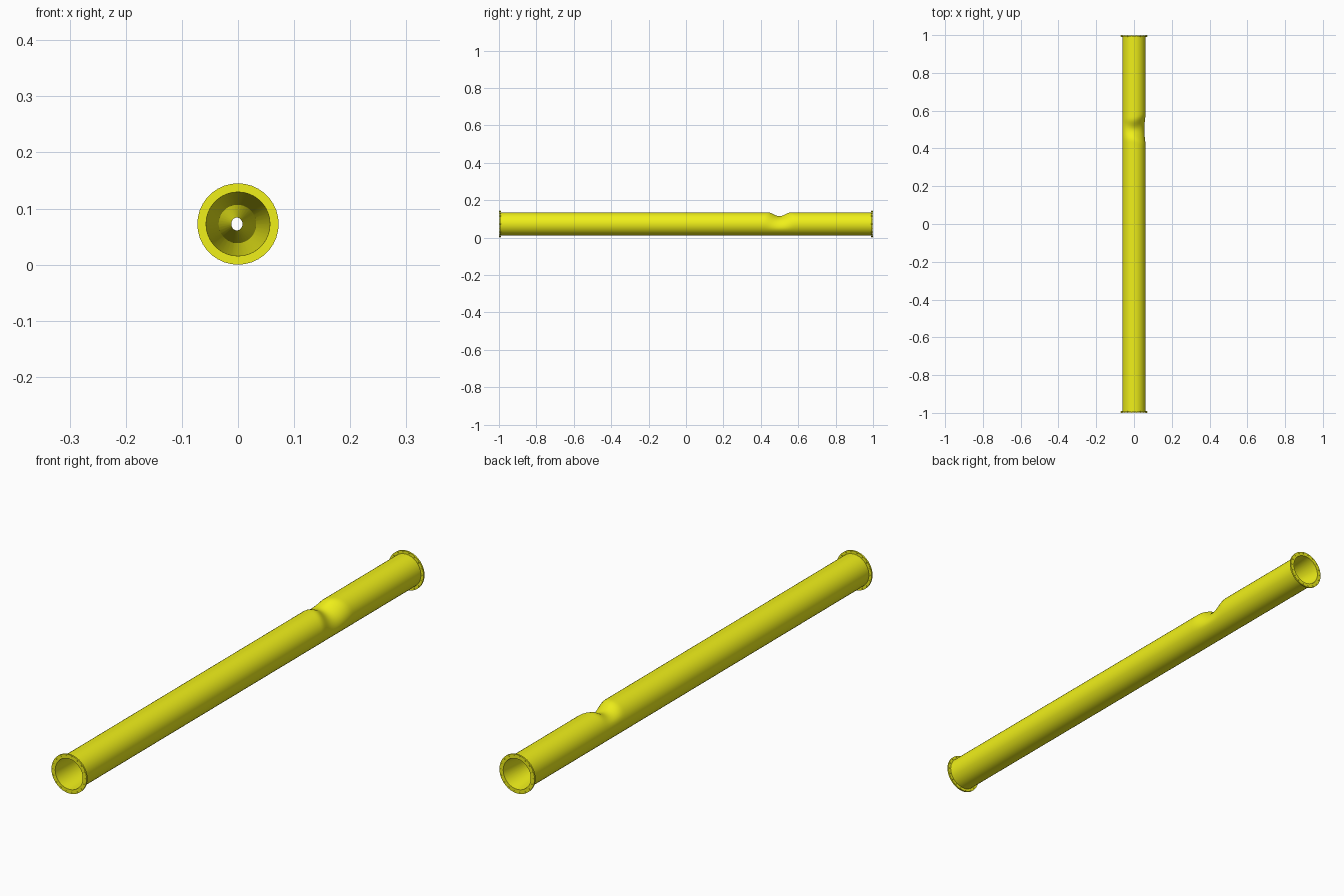
import bpy, bmesh
from math import sin, cos, pi, radians
from mathutils import Matrix, Vector

if "Cube" in bpy.data.objects:
    bpy.data.objects.remove(bpy.data.objects["Cube"])

SEG = 36
ZC = 0.0725            # axis height
R_OUT, R_IN, R_FLANGE = 0.0615, 0.057, 0.0725
END, FLANGE_T = 0.998, 0.006
DENT_Y, DENT_ANGLE, DENT_DEPTH = 0.5, radians(65), 0.024

yellow = bpy.data.materials.new("yellow_paint")
yellow.diffuse_color = (0.87, 0.87, 0.01, 1)
yellow.use_nodes = True
yellow.node_tree.nodes["Principled BSDF"].inputs["Base Color"].default_value = yellow.diffuse_color


def finish(bm, name, smooth=True):
    bmesh.ops.recalc_face_normals(bm, faces=bm.faces)
    mesh = bpy.data.meshes.new(name)
    bm.to_mesh(mesh)
    bm.free()
    obj = bpy.data.objects.new(name, mesh)
    bpy.context.collection.objects.link(obj)
    mesh.materials.append(yellow)
    if smooth:
        bpy.ops.object.select_all(action='DESELECT')
        obj.select_set(True)
        bpy.context.view_layer.objects.active = obj
        bpy.ops.object.shade_smooth_by_angle(angle=radians(35))
    return obj


def loft(name, rings):
    """Closed loft: the last ring joins back to the first."""
    bm = bmesh.new()
    loops = [[bm.verts.new(p) for p in ring] for ring in rings]
    for a, b in zip(loops, loops[1:] + loops[:1]):
        for i in range(SEG):
            j = (i + 1) % SEG
            bm.faces.new((a[i], a[j], b[j], b[i]))
    return finish(bm, name)


def circle(y, rx, rz=None, x=0.0):
    rz = rz or rx
    return [(x + rx * cos(2 * pi * i / SEG), y, ZC + rz * sin(2 * pi * i / SEG))
            for i in range(SEG)]


def dented(y):
    """Outer wall ring, pushed in from above and the right near the dent."""
    ring = []
    for i in range(SEG):
        a = 2 * pi * i / SEG
        side = max(0.0, cos(a - DENT_ANGLE))
        width = 0.06 + 0.03 * max(0.0, cos(a))
        t = min(1.0, abs(y - DENT_Y) / width)
        d = DENT_DEPTH * side * 0.5 * (1 + cos(pi * t))
        p = Vector((R_OUT * cos(a), y, ZC + R_OUT * sin(a)))
        ring.append(p - d * Vector((cos(a), 0, sin(a))))
    return ring


# pipe wall: dented outside, inside tapering to a narrow throat
outer = [dented(-END)] + [dented(DENT_Y - 0.1 + 0.01 * k) for k in range(21)] + [dented(END)]
inner = [circle(END, R_IN), circle(DENT_Y, 0.010, 0.0115, -0.002), circle(-END, R_IN)]
loft("pipe", outer + inner)

for side, label in ((-1, "front"), (1, "back")):
    # flange ring
    y0, y1 = side * END, side * (END - FLANGE_T)
    loft(label + "_flange", [circle(y0, R_FLANGE), circle(y1, R_FLANGE),
                             circle(y1, R_OUT - 0.001), circle(y0, R_IN)])
    # ring of small hex bolts through the flange
    bm = bmesh.new()
    for k in range(18):
        a = 2 * pi * k / 18
        m = (Matrix.Translation((0.067 * cos(a), side * (END - FLANGE_T / 2), ZC + 0.067 * sin(a)))
             @ Matrix.Rotation(pi / 2, 4, 'X'))
        bmesh.ops.create_cone(bm, cap_ends=True, segments=6, radius1=0.0022,
                              radius2=0.0022, depth=FLANGE_T + 0.004, matrix=m)
    finish(bm, label + "_bolts", smooth=False)
